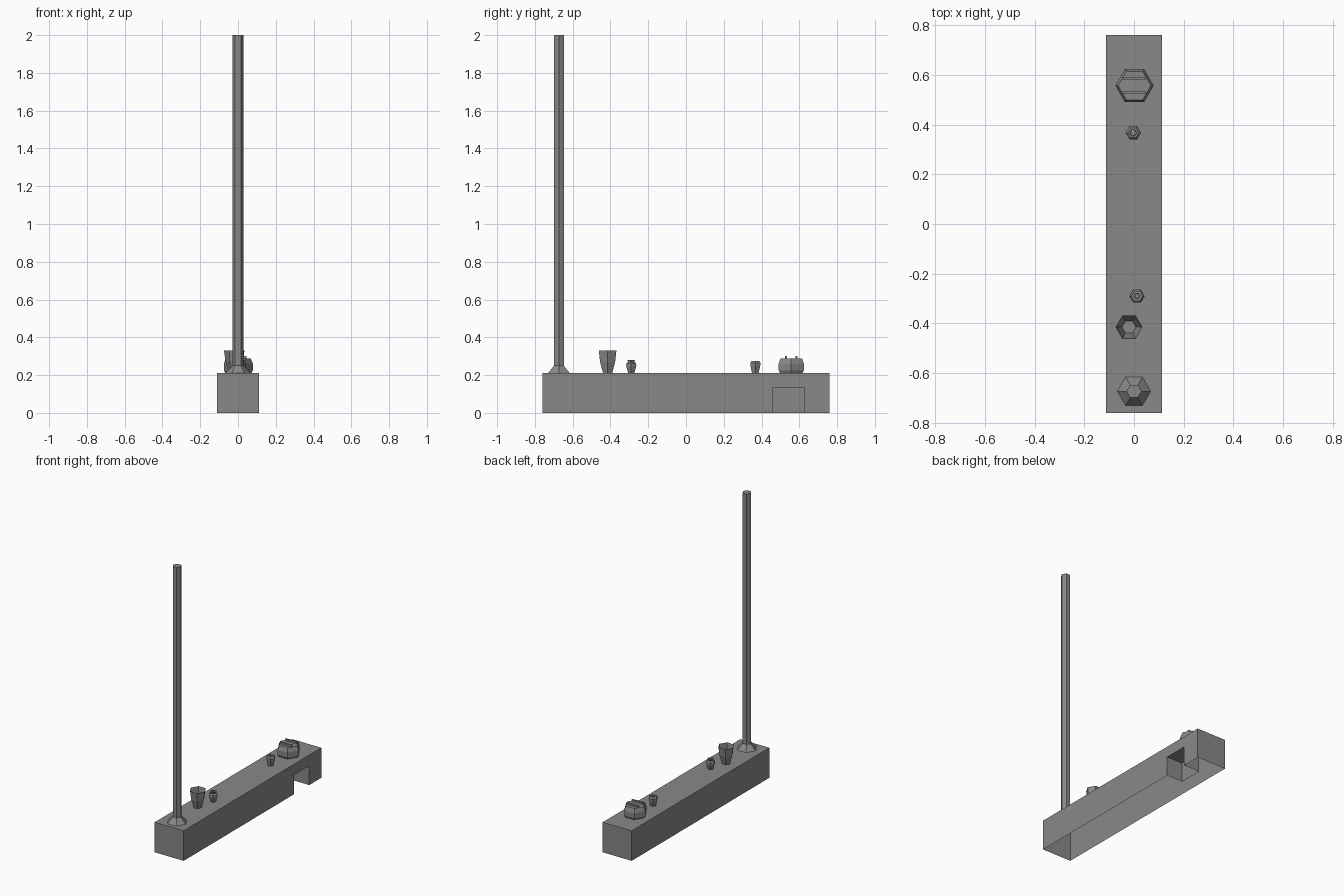
import bpy, bmesh
from math import cos, sin, pi
from mathutils import Matrix, Vector

old = bpy.data.objects.get("Cube")
if old:
    bpy.data.objects.remove(old)

grey = bpy.data.materials.new("plain grey")
grey.use_nodes = True
COLOUR = (0.25, 0.25, 0.25, 1)
grey.diffuse_color = COLOUR
grey.node_tree.nodes["Principled BSDF"].inputs["Base Color"].default_value = COLOUR

BASE = 0.21  # height of the slab top


def finish(name, bm, location=(0, 0, 0)):
    mesh = bpy.data.meshes.new(name)
    bm.to_mesh(mesh)
    bm.free()
    mesh.materials.append(grey)
    obj = bpy.data.objects.new(name, mesh)
    obj.location = location
    bpy.context.collection.objects.link(obj)
    return obj


def add_box(bm, low, high):
    low, high = Vector(low), Vector(high)
    size = Matrix.Diagonal((*(high - low), 1))
    made = bmesh.ops.create_cube(bm, size=1, matrix=Matrix.Translation((low + high) / 2) @ size)
    return list({f for v in made["verts"] for f in v.link_faces})


def hex_turned(name, x, y, profile, cap_top=True):
    """Six-sided turned part from (radius, height above slab) pairs."""
    bm = bmesh.new()
    rings = [[bm.verts.new((r * cos(i * pi / 3), r * sin(i * pi / 3), z)) for i in range(6)]
             for r, z in profile]
    for a, b in zip(rings, rings[1:]):
        for i in range(6):
            j = (i + 1) % 6
            bm.faces.new((a[i], a[j], b[j], b[i]))
    bm.faces.new(rings[0][::-1])
    if cap_top:
        bm.faces.new(rings[-1])
    return finish(name, bm, (x, y, BASE))


# Long hollow slab, open underneath, with a recess in its left side
W, L = 0.112, 0.76
N0, N1, NZ, NX = 0.46, 0.627, 0.135, -0.01
bm = bmesh.new()
add_box(bm, (-W, -L, 0), (W, L, BASE))
for point, normal in (((0, N0, 0), (0, 1, 0)), ((0, N1, 0), (0, 1, 0)), ((0, 0, NZ), (0, 0, 1))):
    bmesh.ops.bisect_plane(bm, geom=bm.verts[:] + bm.edges[:] + bm.faces[:],
                           plane_co=point, plane_no=normal)
opening = []
for f in bm.faces:
    c = f.calc_center_median()
    if c.z < 0.001 or (c.x > W - 0.001 and N0 < c.y < N1 and c.z < NZ):
        opening.append(f)
bmesh.ops.delete(bm, geom=opening, context="FACES")
recess = add_box(bm, (NX, N0, 0), (W, N1, NZ))
bmesh.ops.reverse_faces(bm, faces=recess)
open_sides = [f for f in recess
              if f.calc_center_median().z < 0.001 or f.calc_center_median().x > W - 0.001]
bmesh.ops.delete(bm, geom=open_sides, context="FACES")
bmesh.ops.remove_doubles(bm, verts=bm.verts[:], dist=0.0005)
bmesh.ops.dissolve_limit(bm, angle_limit=0.01, verts=bm.verts[:], edges=bm.edges[:])
finish("slab", bm)

# Tall post with a flared foot
hex_turned("post", 0, -0.673, [(0.067, 0), (0.03, 0.04), (0.03, 2 - BASE)])

# Open cup
hex_turned("cup", -0.02, -0.415, [(0.028, 0), (0.046, 0.06), (0.054, 0.12)], cap_top=False)

# Two small lidded jars
hex_turned("front_jar", 0.012, -0.29,
           [(0.018, 0), (0.022, 0.01), (0.031, 0.04), (0.03, 0.052), (0.019, 0.06),
            (0.023, 0.07), (0.012, 0.07), (0.01, 0.06)])
hex_turned("back_jar", -0.003, 0.367,
           [(0.02, 0), (0.03, 0.04), (0.031, 0.055), (0.022, 0.066), (0.014, 0.066), (0.012, 0.055)])

# Wide low pot with two slats across the lid
hex_turned("pot", 0.002, 0.557,
           [(0.068, 0), (0.077, 0.015), (0.077, 0.05), (0.066, 0.078)])
bm = bmesh.new()
for y in (-0.028, 0.028):
    add_box(bm, (-0.044, y - 0.006, 0.07), (0.044, y + 0.006, 0.09))
finish("pot_slats", bm, (0.002, 0.557, BASE))
